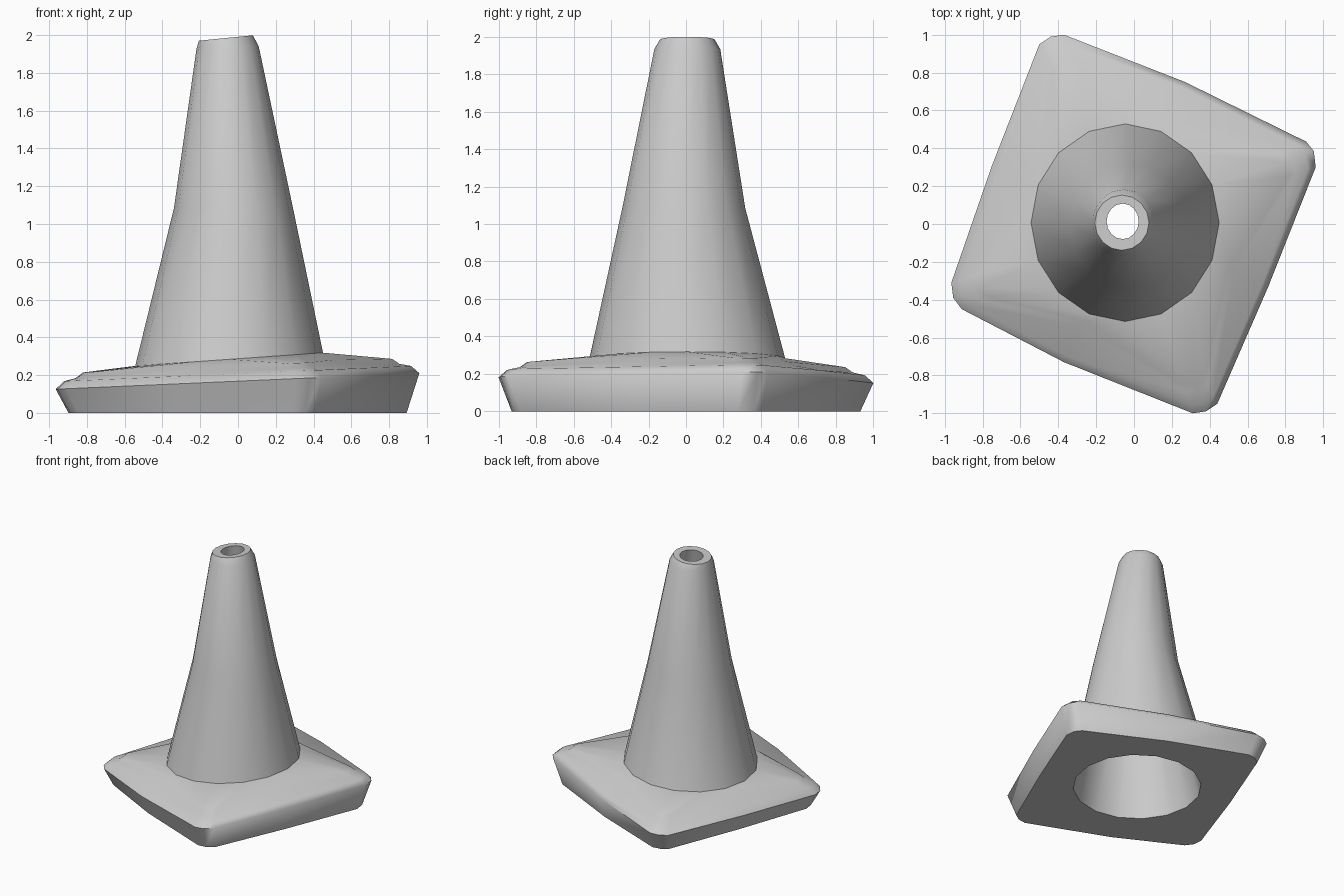
import bpy, bmesh, math

if "Cube" in bpy.data.objects:
    bpy.data.objects.remove(bpy.data.objects["Cube"])

N = 16


def circle(cx, cy, rx, ry, z, tilt=0.0):
    """16-sided ring, its height leaning with x."""
    ring = []
    for i in range(N):
        a = 2 * math.pi * i / N
        x, y = cx + rx * math.cos(a), cy + ry * math.sin(a)
        ring.append((x, y, z + tilt * x))
    return ring


# Rounded, turned square: listed from the side at angle 0, counter-clockwise
OUTLINE = [(0.96, 0.30), (0.95, 0.385), (0.91, 0.435), (0.27, 0.75),
           (-0.37, 1.00), (-0.44, 0.99), (-0.50, 0.95), (-0.75, 0.31),
           (-0.965, -0.31), (-0.955, -0.39), (-0.91, -0.45), (-0.37, -0.73),
           (0.31, -1.00), (0.38, -0.99), (0.44, -0.95), (0.71, -0.33)]


def square(scale, z, tilt=0.044, mid=None, mid_z=0.0):
    """Scaled outline; mid pulls the middle of each side inward."""
    ring = []
    for i, (x, y) in enumerate(OUTLINE):
        middle = mid is not None and i % 4 == 3
        s = mid if middle else scale
        ring.append((x * s, y * s, z + tilt * x * s + (mid_z if middle else 0)))
    return ring


def loft(name, rings):
    """Join successive rings with quads."""
    bm = bmesh.new()
    loops = [[bm.verts.new(p) for p in r] for r in rings]
    for a, b in zip(loops, loops[1:]):
        for i in range(N):
            j = (i + 1) % N
            bm.faces.new((a[i], a[j], b[j], b[i]))
    me = bpy.data.meshes.new(name)
    bm.to_mesh(me)
    bm.free()
    ob = bpy.data.objects.new(name, me)
    bpy.context.collection.objects.link(ob)
    bpy.ops.object.select_all(action='DESELECT')
    ob.select_set(True)
    bpy.context.view_layer.objects.active = ob
    bpy.ops.object.shade_smooth_by_angle(angle=math.radians(60))
    return ob


foot_outer = circle(-0.047, 0.007, 0.497, 0.522, 0.287, 0.07)
foot_inner = circle(-0.01, 0.025, 0.48, 0.48, 0.0)

# Base slab: underside, flared wall, bevelled rim, ridged tilted top
loft("base", [
    foot_inner,
    square(0.93, 0.0, 0.0),
    square(1.0, 0.168),
    square(0.955, 0.208),
    square(0.89, 0.222, mid=0.74, mid_z=0.018),
    square(0.85, 0.250, mid=0.70, mid_z=0.008),
    foot_outer,
])

# Hollow cone: outer wall, chamfered lip, inner wall
loft("cone", [
    foot_outer,
    circle(-0.024, -0.012, 0.315, 0.328, 1.085),
    circle(-0.055, 0.007, 0.165, 0.176, 1.935, 0.04),
    circle(-0.064, 0.007, 0.143, 0.146, 1.991, 0.1),
    circle(-0.060, 0.014, 0.085, 0.094, 1.990, 0.1),
    circle(-0.024, -0.010, 0.26, 0.27, 1.085),
    foot_inner,
])
